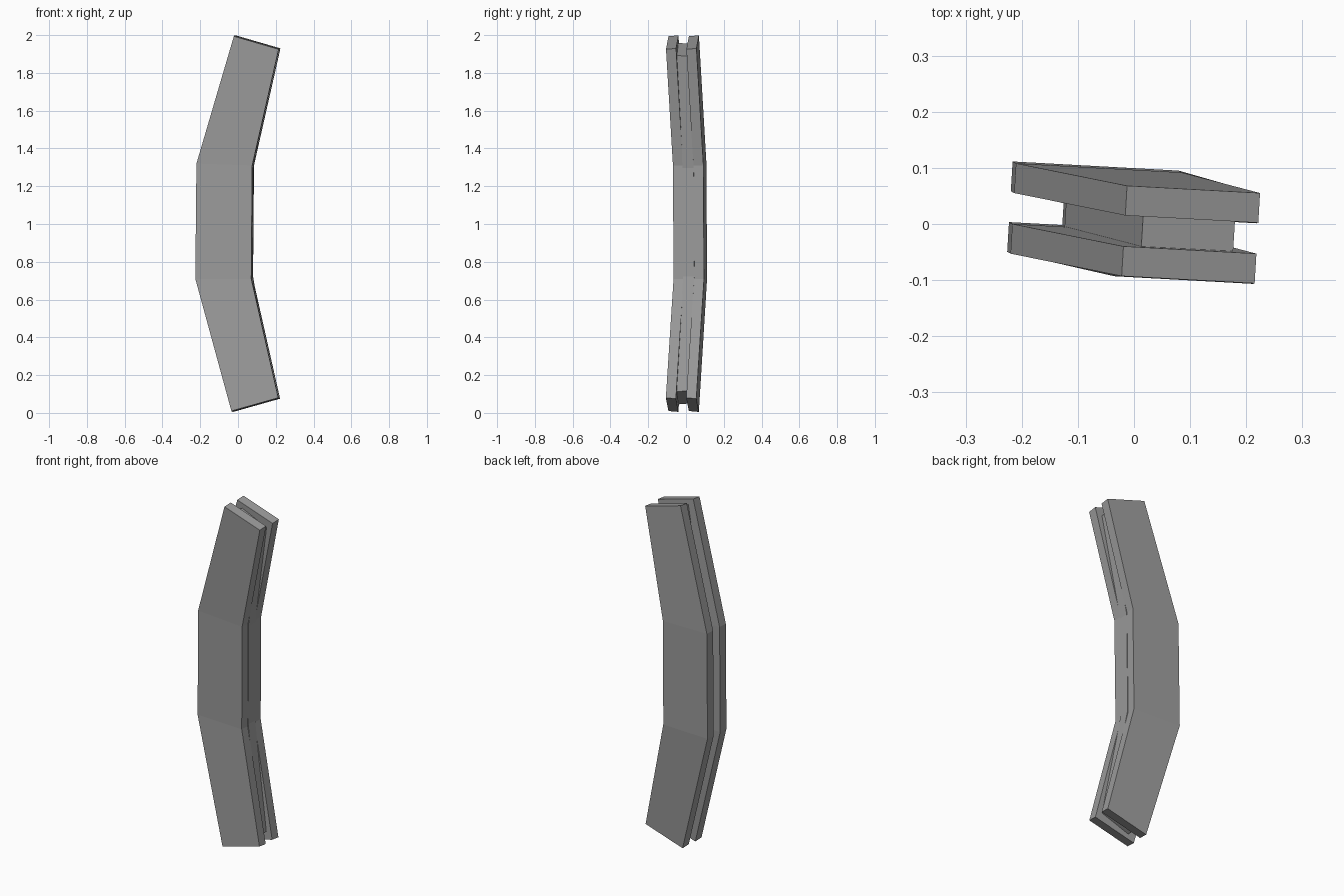
import bpy
import bmesh
from mathutils import Vector

cube = bpy.data.objects.get("Cube")
if cube:
    bpy.data.objects.remove(cube, do_unlink=True)

grey = bpy.data.materials.new("grey")
grey.use_nodes = True
colour = (0.33, 0.33, 0.33, 1)
grey.diffuse_color = colour
grey.node_tree.nodes["Principled BSDF"].inputs["Base Color"].default_value = colour

# Outer and inner edge (x, z) and depth of the front face, bottom to top
STATIONS = [
    ((-0.035, 0.01), (0.213, 0.08), -0.095),
    ((-0.226, 0.71), (0.070, 0.71), -0.062),
    ((-0.220, 1.32), (0.075, 1.31), -0.065),
    ((-0.022, 1.994), (0.215, 1.925), -0.094),
]
THICKNESS_AXIS = Vector((0.06, 1.0, 0))
TWIST = -0.055


def bent_strip(name, start, end, scale=(1, 1), shift=0.0):
    """Bent slab between two depths, with optional scaling of its outline."""
    bm = bmesh.new()
    rings = []
    for i, (outer, inner, depth) in enumerate(STATIONS):
        lean = 0.09 * ((i == 3) - (i == 0))
        ring = []
        for (x, z), d in ((outer, start), (inner, start), (inner, end), (outer, end)):
            x = x * scale[0] + shift
            z = 1 + (z - 1) * scale[1]
            point = Vector((x, depth + TWIST * x, z)) + THICKNESS_AXIS * d
            point.z += lean * min(d, 0.053 if d < 0.1 else d - 0.108)
            ring.append(bm.verts.new(point))
        rings.append(ring)
    for a, b in zip(rings, rings[1:]):
        for j in range(4):
            k = (j + 1) % 4
            bm.faces.new((a[j], a[k], b[k], b[j]))
    bm.faces.new(rings[0])
    bm.faces.new(rings[-1])
    bmesh.ops.recalc_face_normals(bm, faces=bm.faces)
    mesh = bpy.data.meshes.new(name)
    bm.to_mesh(mesh)
    bm.free()
    mesh.materials.append(grey)
    obj = bpy.data.objects.new(name, mesh)
    bpy.context.collection.objects.link(obj)
    return obj


# Two wide plates joined by a narrower core
bent_strip("front_plate", 0.0, 0.053)
bent_strip("back_plate", 0.108, 0.161)
bent_strip("core", 0.051, 0.110, scale=(0.69, 0.96), shift=0.025)
